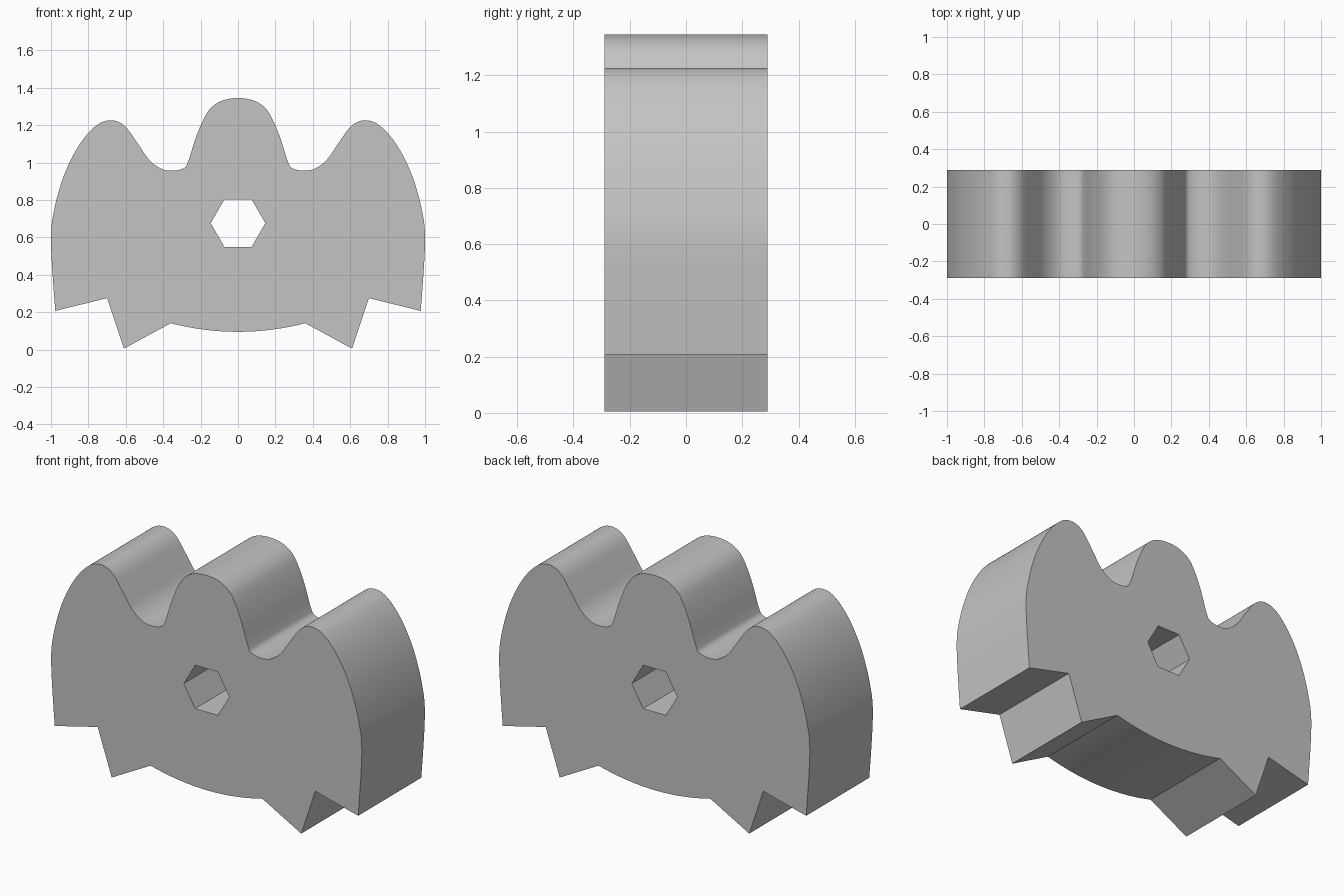
import bpy, bmesh, math
from mathutils import Vector

cube = bpy.data.objects.get("Cube")
if cube:
    bpy.data.objects.remove(cube, do_unlink=True)

DEPTH = 0.58

grey = bpy.data.materials.new("plain grey")
grey.use_nodes = True
grey.diffuse_color = (0.55, 0.55, 0.55, 1)
grey.node_tree.nodes["Principled BSDF"].inputs["Base Color"].default_value = grey.diffuse_color


def smooth_path(points, steps=6):
    """Catmull-Rom curve through all points but the first and last (the guides)."""
    p = [Vector(q) for q in points]
    path = []
    for a, b, c, d in zip(p, p[1:], p[2:], p[3:]):
        for i in range(steps):
            t = i / steps
            path.append(0.5 * (2 * b + (c - a) * t + (2 * a - 5 * b + 4 * c - d) * t ** 2
                               + (3 * b - a - 3 * c + d) * t ** 3))
    return path + [p[-2]]


def prism(name, outline, depth):
    """Extrude an (x, z) outline along y, centred on y = 0."""
    bm = bmesh.new()
    face = bm.faces.new([bm.verts.new((x, -depth / 2, z)) for x, z in outline])
    out = bmesh.ops.extrude_face_region(bm, geom=[face], use_keep_orig=True)
    bmesh.ops.translate(bm, vec=(0, depth, 0),
                        verts=[v for v in out["geom"] if isinstance(v, bmesh.types.BMVert)])
    bmesh.ops.recalc_face_normals(bm, faces=bm.faces)
    mesh = bpy.data.meshes.new(name)
    bm.to_mesh(mesh)
    bm.free()
    mesh.materials.append(grey)
    obj = bpy.data.objects.new(name, mesh)
    bpy.context.collection.objects.link(obj)
    return obj


# Half outline: wavy crest and rounded shoulder, from the middle to the outer corner
half = smooth_path([
    (-0.08, 1.333), (0, 1.345), (0.08, 1.333), (0.14, 1.297), (0.18, 1.24), (0.225, 1.135),
    (0.265, 1.01), (0.29, 0.97), (0.35, 0.957), (0.41, 0.967), (0.475, 1.015), (0.54, 1.108),
    (0.605, 1.195), (0.675, 1.226), (0.755, 1.2), (0.845, 1.1), (0.925, 0.945),
    (0.98, 0.76), (1.0, 0.58), (0.977, 0.207), (0.95, -0.1)])

# Notched foot
half += [Vector(p) for p in ((0.7, 0.275), (0.61, 0.005))]

# Shallow curved belly
half += [Vector((0.36 * t, 0.095 + 0.046 * t * t)) for t in (1 - i / 8 for i in range(9))]

mirrored = [Vector((-p.x, p.y)) for p in reversed(half[1:-1])]
body = prism("notched_body", half + mirrored, DEPTH)

# Hexagonal hole through the middle
hexagon = [(0.146 * math.cos(k * math.pi / 3), 0.676 + 0.146 * math.sin(k * math.pi / 3))
           for k in range(6)]
cutter = prism("hex_hole_cutter", hexagon, DEPTH * 2)
cutter.hide_render = True

cut = body.modifiers.new("hex_hole", "BOOLEAN")
cut.operation = "DIFFERENCE"
cut.solver = "EXACT"
cut.object = cutter
bpy.ops.object.select_all(action="DESELECT")
body.select_set(True)
bpy.context.view_layer.objects.active = body
bpy.ops.object.modifier_apply(modifier=cut.name)
bpy.data.objects.remove(cutter, do_unlink=True)

bpy.ops.object.shade_smooth_by_angle(angle=math.radians(30))
